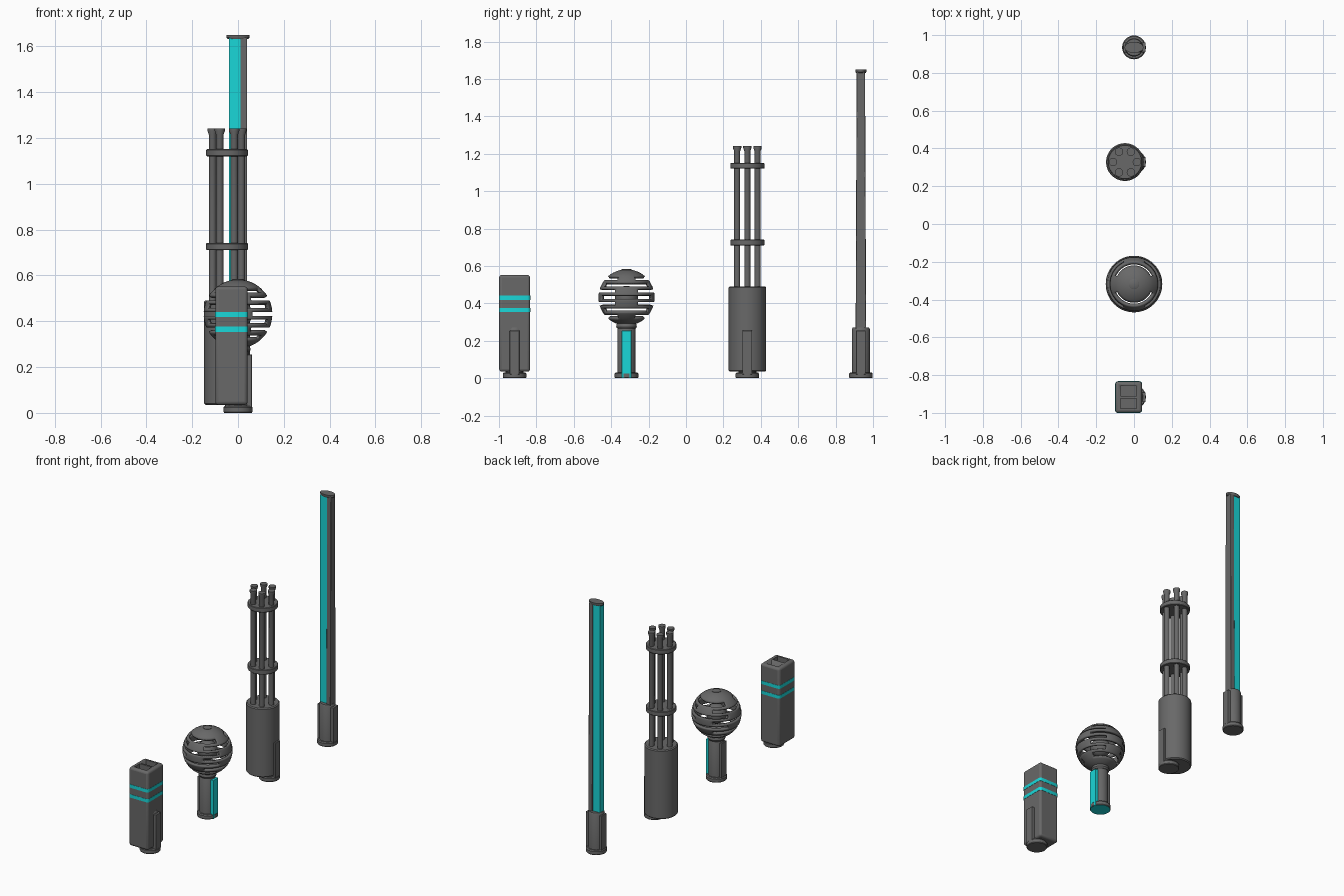
import bpy, bmesh, math
from mathutils import Vector

cube = bpy.data.objects.get("Cube")
if cube:
    bpy.data.objects.remove(cube, do_unlink=True)


def material(name, rgb):
    m = bpy.data.materials.new(name)
    m.use_nodes = True
    col = (*rgb, 1)
    m.diffuse_color = col
    m.node_tree.nodes["Principled BSDF"].inputs["Base Color"].default_value = col
    return m


GREY = material("gunmetal_grey", (0.14, 0.14, 0.14))
CYAN = material("glowing_cyan", (0.01, 0.68, 0.69))


def finish(name, bm, mat, bevel=0):
    bmesh.ops.recalc_face_normals(bm, faces=bm.faces[:])
    mesh = bpy.data.meshes.new(name)
    bm.to_mesh(mesh)
    bm.free()
    mesh.materials.append(mat)
    ob = bpy.data.objects.new(name, mesh)
    bpy.context.collection.objects.link(ob)
    if bevel:
        mod = ob.modifiers.new("bevel", 'BEVEL')
        mod.width = bevel
        mod.segments = 3
        mod.limit_method = 'ANGLE'
    bpy.ops.object.select_all(action='DESELECT')
    ob.select_set(True)
    bpy.context.view_layer.objects.active = ob
    bpy.ops.object.shade_smooth_by_angle(angle=math.radians(35))
    return ob


def box(name, x, y, z, mat=GREY, bevel=0):
    """Block from (low, high) pairs on each axis."""
    bm = bmesh.new()
    bmesh.ops.create_cube(bm, size=1)
    for v in bm.verts:
        v.co = Vector([lo + (c + 0.5) * (hi - lo) for c, (lo, hi) in zip(v.co, (x, y, z))])
    return finish(name, bm, mat, bevel)


def lathe(name, profile, x, y, mat=GREY, segs=32, squash=1):
    """Closed turned solid from (radius, height) points."""
    bm = bmesh.new()
    rings = []
    for r, z in profile:
        rings.append([bm.verts.new((x + r * math.cos(math.tau * i / segs),
                                    y + squash * r * math.sin(math.tau * i / segs), z))
                      for i in range(segs)])
    for a, b in zip(rings, rings[1:]):
        for i in range(segs):
            j = (i + 1) % segs
            bm.faces.new((a[i], a[j], b[j], b[i]))
    bm.faces.new(rings[0])
    bm.faces.new(rings[-1])
    return finish(name, bm, mat)


def handle(prefix, y, strip_mat=GREY, strip_bottom=0.02):
    """Shared grip with pommel and side strips."""
    lathe(prefix + "_grip", [(0.048, 0.02), (0.048, 0.262), (0.044, 0.27)], 0, y)
    pommel = lathe(prefix + "_pommel", [(0.06, 0), (0.063, 0.004), (0.063, 0.024), (0.058, 0.03)], 0, y)
    box(prefix + "_left_strip", (0.03, 0.061), (y - 0.026, y + 0.026), (strip_bottom, 0.255), strip_mat, 0.003)
    box(prefix + "_right_strip", (-0.056, -0.03), (y - 0.026, y + 0.026), (0.02, 0.255), GREY, 0.003)
    return pommel


# Sword
SY = 0.935
handle("sword", SY)
spine = box("sword_spine", (0.01, 0.04), (SY - 0.028, SY + 0.028), (0.26, 1.64), GREY, 0.004)
for v in spine.data.vertices:
    if v.co.z > 1:
        v.co.y = SY + (v.co.y - SY) * 0.8
box("sword_edge", (-0.04, 0.011), (SY - 0.02, SY + 0.02), (0.265, 1.637), CYAN)
lathe("sword_tip_cap", [(0.044, 1.632), (0.05, 1.638), (0.05, 1.65)], 0, SY, squash=0.58)

# Rotary blaster
GX, GY = -0.048, 0.328
handle("blaster", GY)
lathe("blaster_body", [(0.094, 0.035), (0.1, 0.041), (0.1, 0.485), (0.094, 0.491)], GX, GY, segs=48)
for name, z in (("lower", 0.71), ("upper", 1.12)):
    lathe("blaster_" + name + "_ring", [(0.088, z), (0.091, z + 0.003), (0.091, z + 0.028),
                                        (0.088, z + 0.031)], GX, GY, segs=48)
for i in range(6):
    a = math.tau * i / 6
    lathe("blaster_barrel_%d" % (i + 1),
          [(0.0165, 0.48), (0.0165, 1.215), (0.022, 1.23), (0.022, 1.242)],
          GX + 0.063 * math.cos(a), GY + 0.063 * math.sin(a), segs=20)

# Slotted orb mace
OY, OZ, R, SEGS = -0.318, 0.432, 0.15, 72
pommel = handle("mace", OY, CYAN, 0)
pommel.data.materials.append(CYAN)
for p in pommel.data.polygons:
    if p.normal.z < -0.9:
        p.material_index = 1
lathe("mace_collar", [(0.05, 0.265), (0.055, 0.275), (0.05, 0.3)], 0, OY)
PITCH, HALF = 0.0345, 0.0095
slots = [PITCH * k for k in range(-3, 4)]
levels = [s + d for s in slots for d in (-HALF, HALF)]
levels += [s + PITCH / 2 for s in slots[:-1]]
levels += [sign * R * math.cos(math.radians(a)) for a in (6, 14, 22, 30, 36) for sign in (-1, 1)]
levels = sorted(levels)
bm = bmesh.new()
rings = []
for h in levels:
    r = math.sqrt(R * R - h * h)
    rings.append([bm.verts.new((r * math.cos(math.tau * i / SEGS),
                                OY + r * math.sin(math.tau * i / SEGS), OZ + h)) for i in range(SEGS)])
for lo, hi, a, b in zip(levels, levels[1:], rings, rings[1:]):
    row = next((k for k, s in enumerate(slots) if abs((lo + hi) / 2 - s) < HALF / 2), None)
    for i in range(SEGS):
        # bridges alternate between the sides and the front and back
        if row is not None:
            turn = 360 * (i + 0.5) / SEGS + (90 if row % 2 else 0)
            if abs((turn + 90) % 180 - 90) > 26:
                continue
        j = (i + 1) % SEGS
        bm.faces.new((a[i], a[j], b[j], b[i]))
bm.faces.new(rings[0])
bm.faces.new(rings[-1])
shell = finish("mace_shell", bm, GREY)
solid = shell.modifiers.new("thickness", 'SOLIDIFY')
solid.thickness = 0.016
solid.offset = -1
lathe("mace_core", [(0.062 * math.sin(math.pi * k / 12), OZ - 0.062 * math.cos(math.pi * k / 12))
                    for k in range(1, 12)], 0, OY)
lathe("mace_top_stud", [(0.027, OZ + 0.14), (0.027, OZ + 0.15), (0.024, OZ + 0.152)], 0, OY)

# Twin-port box launcher
BX, BY = (-0.099, 0.042), (-0.999, -0.834)
MID = sum(BY) / 2
handle("launcher", MID)
body = box("launcher_body", BX, BY, (0.035, 0.552), GREY, 0.014)
for name, lo, hi in (("front", 0.006, 0.06), ("back", -0.06, -0.006)):
    cutter = box("launcher_" + name + "_port_cutter", (-0.072, 0.014), (MID - hi, MID - lo), (0.47, 0.6))
    cutter.hide_render = True
    cutter.hide_set(True)
    cutter.display_type = 'WIRE'
    cut = body.modifiers.new("port", 'BOOLEAN')
    cut.object = cutter
    cut.solver = 'EXACT'

# Glowing bands follow the rounded corners of the launcher
for name, z in (("lower", 0.354), ("upper", 0.419)):
    bm = bmesh.new()
    corners = []
    rad, out = 0.014, 0.0015
    for q, (cx, cy) in enumerate(((BX[1] - rad, BY[1] - rad), (BX[0] + rad, BY[1] - rad),
                                  (BX[0] + rad, BY[0] + rad), (BX[1] - rad, BY[0] + rad))):
        for k in range(4):
            a = math.pi / 2 * (q + k / 3)
            corners.append((cx + (rad + out) * math.cos(a), cy + (rad + out) * math.sin(a)))
    low = [bm.verts.new((x, y, z)) for x, y in corners]
    high = [bm.verts.new((x, y, z + 0.022)) for x, y in corners]
    for i in range(len(corners)):
        j = (i + 1) % len(corners)
        bm.faces.new((low[i], low[j], high[j], high[i]))
    bm.faces.new(low)
    bm.faces.new(high)
    finish("launcher_" + name + "_band", bm, CYAN)
